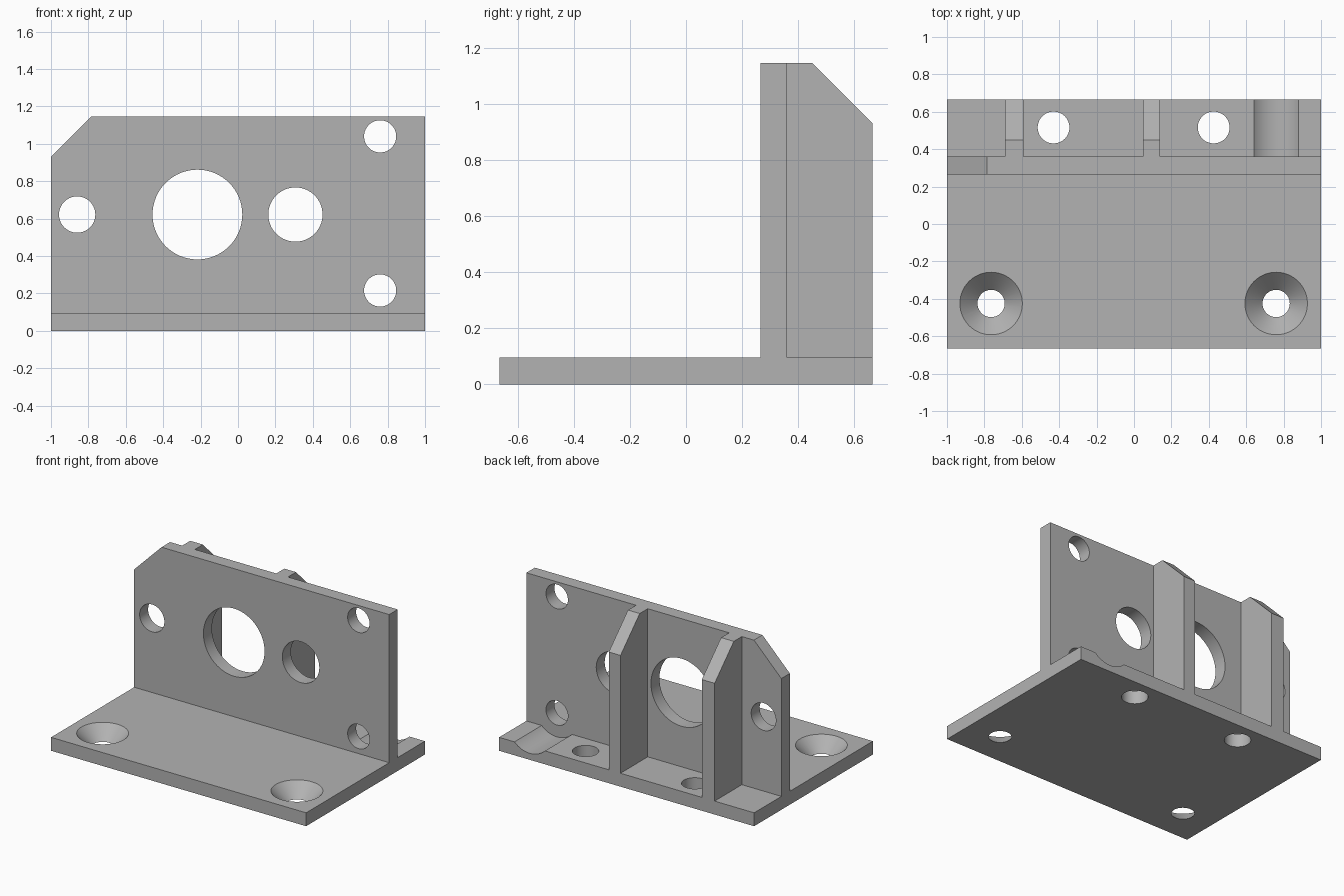
import bpy
import bmesh
import math
from mathutils import Matrix, Vector

if "Cube" in bpy.data.objects:
    bpy.data.objects.remove(bpy.data.objects["Cube"], do_unlink=True)

grey = bpy.data.materials.new("plain grey")
grey.use_nodes = True
COLOUR = (0.45, 0.45, 0.45, 1)
grey.diffuse_color = COLOUR
grey.node_tree.nodes["Principled BSDF"].inputs["Base Color"].default_value = COLOUR

# Main dimensions
HALF_DEPTH = 0.665
THICK = 0.095
TOP = 1.145
SHOULDER = 0.93
WALL_FRONT, WALL_BACK = 0.265, 0.36


def add_object(name, bm):
    bmesh.ops.recalc_face_normals(bm, faces=bm.faces)
    mesh = bpy.data.meshes.new(name)
    bm.to_mesh(mesh)
    bm.free()
    mesh.materials.append(grey)
    obj = bpy.data.objects.new(name, mesh)
    bpy.context.collection.objects.link(obj)
    return obj


def prism(name, outline, sweep):
    """Extrude a closed outline of 3D points along a vector."""
    bm = bmesh.new()
    face = bm.faces.new([bm.verts.new(p) for p in outline])
    moved = bmesh.ops.extrude_face_region(bm, geom=[face])["geom"]
    verts = [v for v in moved if isinstance(v, bmesh.types.BMVert)]
    bmesh.ops.translate(bm, verts=verts, vec=Vector(sweep))
    return add_object(name, bm)


def drill(target, centre, r_start, r_end, length, axis):
    """Cut a round or conical hole along the y or z axis."""
    bm = bmesh.new()
    turn = Matrix.Rotation(-math.pi / 2, 4, "X") if axis == "Y" else Matrix()
    bmesh.ops.create_cone(bm, cap_ends=True, segments=64, radius1=r_start,
                          radius2=r_end, depth=length,
                          matrix=Matrix.Translation(centre) @ turn)
    cutter = add_object("hole_cutter", bm)
    cutter.hide_render = True
    mod = target.modifiers.new("hole", "BOOLEAN")
    mod.operation = "DIFFERENCE"
    mod.solver = "EXACT"
    mod.object = cutter
    bpy.context.view_layer.objects.active = target
    bpy.ops.object.modifier_apply(modifier=mod.name)
    bpy.data.objects.remove(cutter, do_unlink=True)


# Base plate
base = prism("base_plate",
             [(-1, -HALF_DEPTH, 0), (1, -HALF_DEPTH, 0),
              (1, HALF_DEPTH, 0), (-1, HALF_DEPTH, 0)], (0, 0, THICK))

# Upright wall with one clipped corner
wall = prism("upright_wall",
             [(x, WALL_FRONT, z) for x, z in
              [(-1, THICK), (1, THICK), (1, TOP), (-0.785, TOP), (-1, SHOULDER)]],
             (0, WALL_BACK - WALL_FRONT, 0))

# Two sloped stiffening ribs behind the wall
ribs = []
for name, x, width in [("right_rib", -0.69, 0.1), ("left_rib", 0.048, 0.092)]:
    ribs.append(prism(name, [(x, y, z) for y, z in
                             [(WALL_BACK, THICK), (HALF_DEPTH, THICK),
                              (HALF_DEPTH, SHOULDER), (0.45, TOP),
                              (WALL_BACK, TOP)]], (width, 0, 0)))

# Holes through the wall
for x, z, r in [(-0.86, 0.622, 0.097), (-0.217, 0.622, 0.24),
                (0.307, 0.622, 0.145), (0.76, 1.04, 0.086), (0.76, 0.216, 0.086)]:
    drill(wall, (x, 0.31, z), r, r, 0.4, "Y")

# Plain holes at the back of the base
for x in (-0.43, 0.426):
    drill(base, (x, 0.516, 0.05), 0.085, 0.085, 0.4, "Z")

# Countersunk holes at the front of the base, cut a little past both faces
for x in (-0.764, 0.76):
    drill(base, (x, -0.425, THICK / 2), 0.063, 0.177, THICK + 0.02, "Z")

# Round groove giving clearance behind the low wall hole
drill(base, (0.76, WALL_BACK + 0.25, 0.216), 0.17, 0.17, 0.5, "Y")

# Smooth hole walls, crisp edges
for part in [base, wall] + ribs:
    bpy.ops.object.select_all(action="DESELECT")
    part.select_set(True)
    bpy.context.view_layer.objects.active = part
    bpy.ops.object.shade_smooth_by_angle(angle=math.radians(30))
